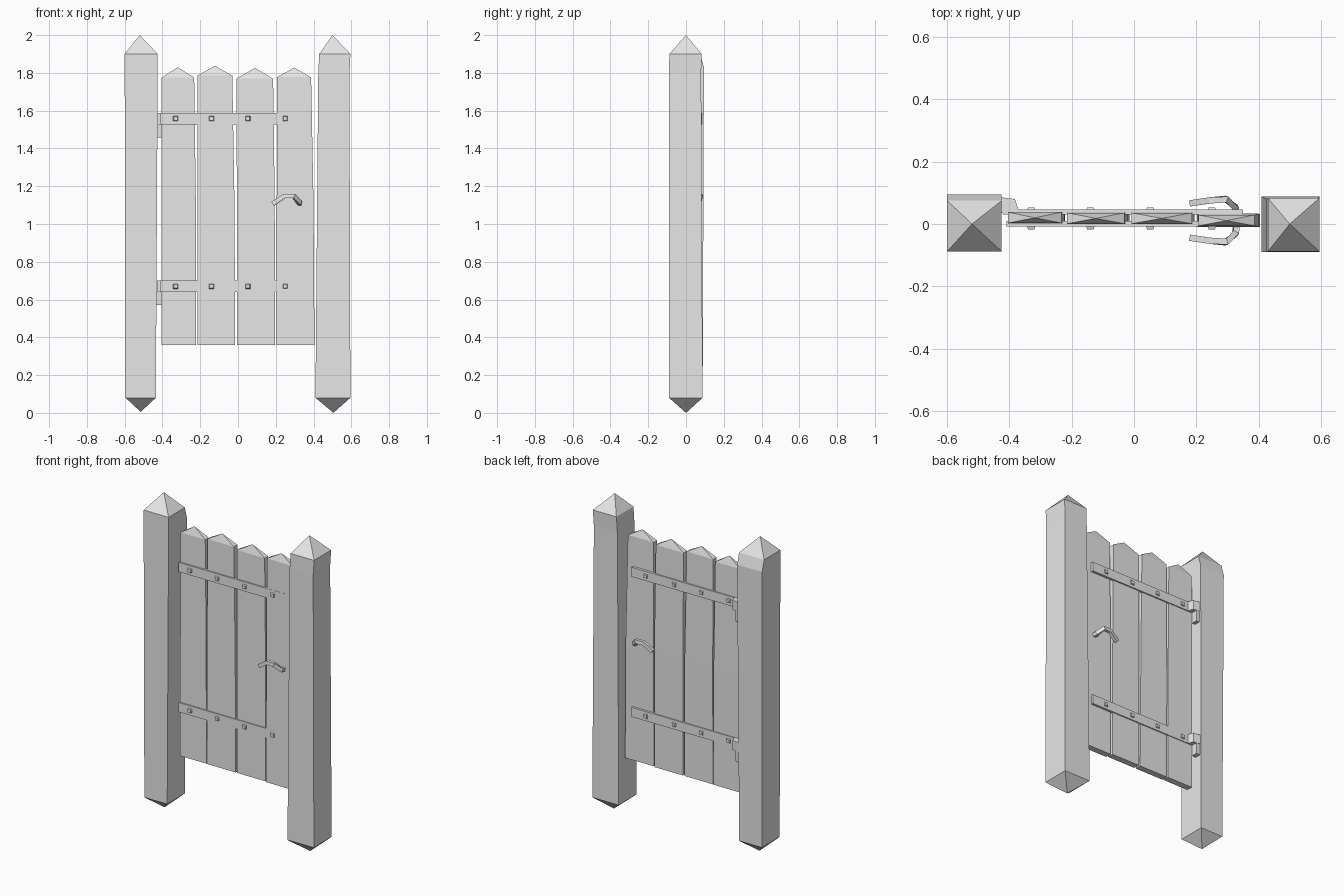
import bpy, bmesh
from mathutils import Vector

default = bpy.data.objects.get("Cube")
if default:
    bpy.data.objects.remove(default, do_unlink=True)

grey = bpy.data.materials.new("plain grey")
grey.use_nodes = True
colour = (0.8, 0.8, 0.8, 1)
grey.diffuse_color = colour
grey.node_tree.nodes["Principled BSDF"].inputs["Base Color"].default_value = colour


def loft(name, rings, bottom_tip=None, top_tip=None):
    """Skin a stack of equal rings, closing each end flat or to a point."""
    bm = bmesh.new()
    loops = [[bm.verts.new(p) for p in ring] for ring in rings]
    n = len(loops[0])
    for low, high in zip(loops, loops[1:]):
        for i in range(n):
            j = (i + 1) % n
            bm.faces.new((low[i], low[j], high[j], high[i]))
    for loop, tip in ((loops[0], bottom_tip), (loops[-1], top_tip)):
        if tip:
            v = bm.verts.new(tip)
            for i in range(n):
                bm.faces.new((loop[i], loop[(i + 1) % n], v))
        else:
            bm.faces.new(loop)
    bmesh.ops.recalc_face_normals(bm, faces=bm.faces)
    mesh = bpy.data.meshes.new(name)
    bm.to_mesh(mesh)
    bm.free()
    mesh.materials.append(grey)
    obj = bpy.data.objects.new(name, mesh)
    bpy.context.collection.objects.link(obj)
    return obj


def rect(x0, x1, y0, y1, z):
    return [(x0, y0, z), (x1, y0, z), (x1, y1, z), (x0, y1, z)]


def box(name, x0, x1, y0, y1, z0, z1):
    return loft(name, [rect(x0, x1, y0, y1, z0), rect(x0, x1, y0, y1, z1)])


# Posts, pointed at both ends
loft("right_post", [
    rect(-0.595, -0.435, -0.088, 0.088, 0.08),
    rect(-0.60, -0.425, -0.088, 0.095, 1.83),
    rect(-0.60, -0.425, -0.088, 0.075, 1.90)],
    (-0.515, 0, 0.005), (-0.52, 0, 2.0))
loft("left_post", [
    rect(0.41, 0.595, -0.09, 0.088, 0.08),
    rect(0.425, 0.59, -0.09, 0.08, 1.80),
    rect(0.43, 0.595, -0.088, 0.083, 1.90)],
    (0.505, 0, 0), (0.50, 0, 2.0))

# Planks: bottom x range, top x range, shoulder height, tip height, front y
planks = [
    (-0.405, -0.222, -0.405, -0.232, 1.775, 1.83, 0.0),
    (-0.215, -0.015, -0.215, -0.030, 1.785, 1.838, -0.002),
    (-0.004, 0.195, -0.008, 0.186, 1.77, 1.826, -0.002),
    (0.203, 0.405, 0.207, 0.387, 1.777, 1.828, -0.009)]
for i, (a, b, c, d, shoulder, tip, y) in enumerate(planks):
    loft(f"plank_{i + 1}", [
        rect(a, b, y, y + 0.04, 0.36),
        rect((a + c) / 2, (b + d) / 2 + 0.004, y, y + 0.042, 1.1),
        rect(c, d, y + 0.003, y + 0.038, shoulder)],
        None, ((c + d) / 2, y + 0.02, tip))

# Iron straps on both sides, with square bolts
for level, z in (("upper", 1.558), ("lower", 0.67)):
    box(f"{level}_front_strap", -0.41, 0.35, -0.008, 0.01, z - 0.03, z + 0.03)
    box(f"{level}_back_strap", -0.42, 0.35, 0.03, 0.046, z - 0.03, z + 0.03)
    for i, x in enumerate((-0.33, -0.14, 0.052, 0.25)):
        for side, y, out in (("front", -0.008, -0.01), ("back", 0.046, 0.007)):
            bolt = loft(f"{level}_{side}_bolt_{i + 1}", [
                rect(-0.013, 0.013, -0.013, 0.013, 0),
                rect(-0.010, 0.010, -0.010, 0.010, abs(out))])
            bolt.rotation_euler.x = 1.5708 if out < 0 else -1.5708
            bolt.location = (x, y, z)

    # Hinge: knuckle joined to the back strap, with a pin holder below
    knuckle = ((-0.43, 0.036), (-0.368, 0.036), (-0.382, 0.08), (-0.43, 0.086))
    loft(f"{level}_hinge_knuckle",
         [[(x, y, h) for x, y in knuckle] for h in (z - 0.03, z + 0.03)])
    loft(f"{level}_hinge_pin", [
        rect(-0.435, -0.405, 0.042, 0.08, z - 0.1),
        rect(-0.435, -0.405, 0.04, 0.083, z - 0.03)])

# Bent lever handles, one on each face
lever = [Vector(p) for p in ((0.185, -0.045, 1.107), (0.245, -0.054, 1.148),
                             (0.295, -0.058, 1.148), (0.326, -0.03, 1.112),
                             (0.33, 0.01, 1.108))]
for side in ("front", "back"):
    rings = []
    for i, p in enumerate(lever):
        along = (lever[min(i + 1, 4)] - lever[max(i - 1, 0)]).normalized()
        across = along.cross(Vector((0, 0, 1))).normalized() * 0.010
        up = across.cross(along).normalized() * 0.012
        ring = [p + across + up, p - across + up, p - across - up, p + across - up]
        if side == "back":
            ring = [Vector((q.x, 0.022 - q.y, q.z)) for q in ring]
        rings.append(ring)
    loft(f"{side}_handle", rings)
